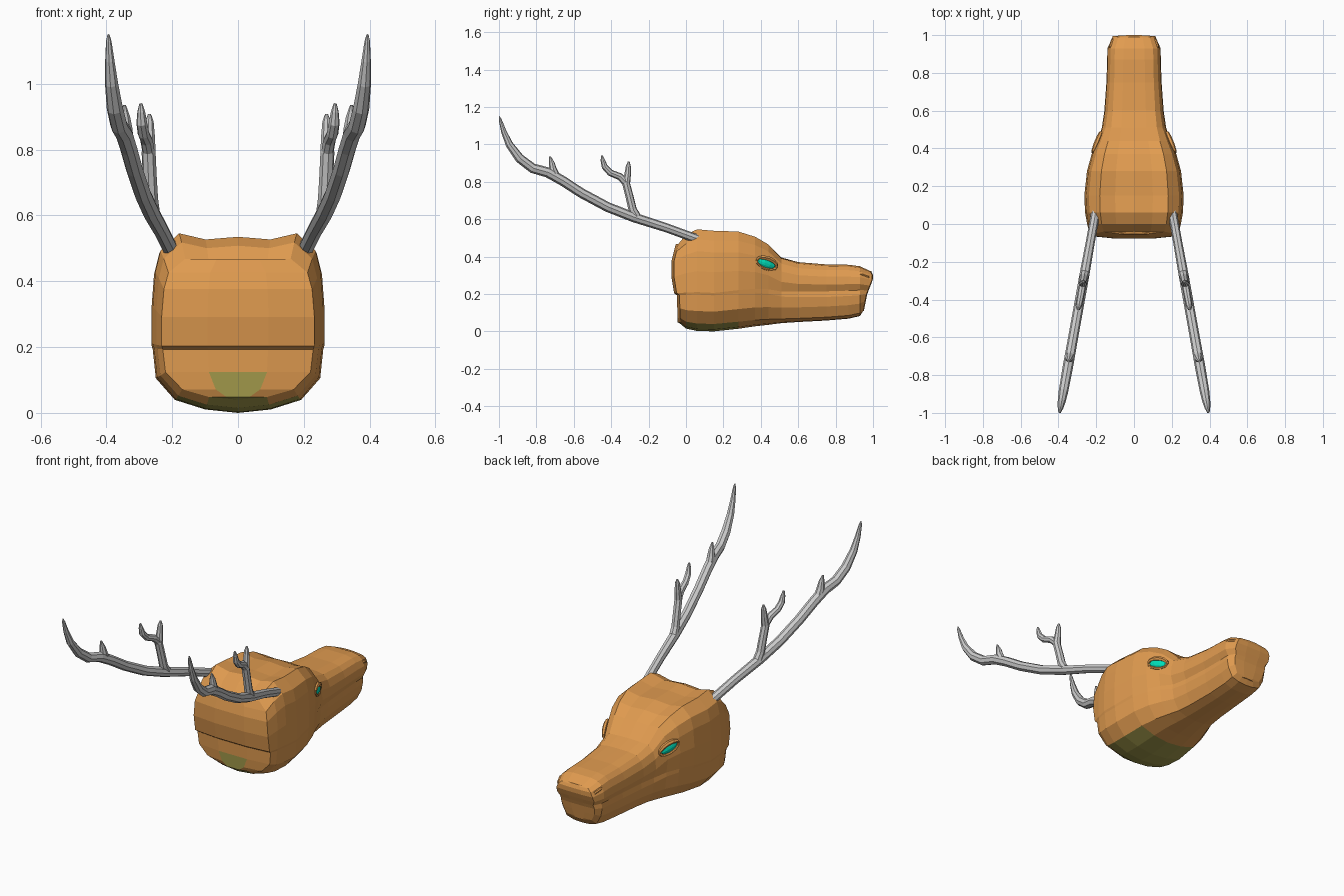
import bpy, bmesh, math
from mathutils import Matrix

if "Cube" in bpy.data.objects:
    bpy.data.objects.remove(bpy.data.objects["Cube"])


def material(name, rgb):
    m = bpy.data.materials.new(name)
    m.diffuse_color = (*rgb, 1)
    m.use_nodes = True
    m.node_tree.nodes["Principled BSDF"].inputs["Base Color"].default_value = m.diffuse_color
    return m


def finish(name, bm, mats=(), mirror=False):
    bmesh.ops.recalc_face_normals(bm, faces=bm.faces)
    me = bpy.data.meshes.new(name)
    bm.to_mesh(me)
    bm.free()
    ob = bpy.data.objects.new(name, me)
    bpy.context.collection.objects.link(ob)
    for m in mats:
        me.materials.append(m)
    if mirror:
        md = ob.modifiers.new("Mirror", 'MIRROR')
        md.use_mirror_merge = False
    return ob


def tubes(name, paths, depth, res, mats=()):
    """Faceted tapering tubes; every path point is (x, y, z, radius factor)."""
    cu = bpy.data.curves.new(name, 'CURVE')
    cu.dimensions = '3D'
    cu.bevel_depth = depth
    cu.bevel_resolution = res
    cu.use_fill_caps = True
    for path in paths:
        sp = cu.splines.new('POLY')
        sp.points.add(len(path) - 1)
        sp.use_smooth = False
        for p, (x, y, z, r) in zip(sp.points, path):
            p.co = (x, y, z, 1)
            p.radius = r
    tmp = bpy.data.objects.new(name + "_path", cu)
    bpy.context.collection.objects.link(tmp)
    dg = bpy.context.evaluated_depsgraph_get()
    bm = bmesh.new()
    bm.from_mesh(tmp.evaluated_get(dg).to_mesh())
    bpy.data.objects.remove(tmp)
    for f in bm.faces:
        f.smooth = False
    return finish(name, bm, mats, mirror=True)


def curve_at(table, z):
    """Piecewise linear lookup."""
    if z <= table[0][0]:
        return table[0][1]
    for (a, ya), (b, yb) in zip(table, table[1:]):
        if z <= b:
            return ya + (yb - ya) * (z - a) / (b - a)
    return table[-1][1]


hide = material("hide_orange", (0.75, 0.33, 0.08))
throat = material("throat_olive", (0.36, 0.32, 0.07))
green = material("eye_green", (0.0, 0.75, 0.5))

# Head: half sections (width fraction, height fraction), skull blending to snout
SKULL = [(0, 0), (.38, .02), (.73, .075), (.95, .2), (.985, .365), (1, .39),
         (1, .6), (.97, .8), (.91, .92), (.69, 1.02), (.38, .985), (0, 1)]
SNOUT = [(0, 0), (.34, .01), (.66, .06), (.85, .25), (.91, .42), (.88, .52),
         (1, .64), (.98, .78), (.88, .9), (.72, .97), (.4, 1), (0, 1)]
REAR = [(.04, -.03), (.195, -.035), (.204, -.05), (.33, -.07), (.4, -.06), (.46, -.04)]
TIP = [(.1, .945), (.2, .965), (.25, .985), (.29, 1.0), (.325, .985)]
# y (or y-by-height table), bottom, top, half width, snout blend
STATIONS = [(REAR, .04, .46, .232, 0), (0, .015, .508, .248, 0),
            (.06, .002, .535, .259, 0), (.15, 0, .527, .263, 0),
            (.28, .014, .526, .249, .1), (.37, .027, .502, .224, .25),
            (.44, .035, .465, .195, .4), (.51, .044, .395, .17, .7),
            (.60, .05, .37, .157, .9), (.75, .058, .358, .146, 1),
            (.87, .068, .356, .142, 1), (.93, .082, .348, .141, 1),
            (TIP, .108, .322, .115, 1)]
bm = bmesh.new()
rings = []
n = len(SKULL)
for y, zb, zt, hw, t in STATIONS:
    half = []
    for (u0, v0), (u1, v1) in zip(SKULL, SNOUT):
        z = zb + (zt - zb) * (v0 + (v1 - v0) * t)
        half.append((hw * (u0 + (u1 - u0) * t), curve_at(y, z) if isinstance(y, list) else y, z))
    full = half + [(-x, yy, z) for x, yy, z in half[-2:0:-1]]
    rings.append([bm.verts.new(p) for p in full])
m = len(rings[0])
for a, b in zip(rings, rings[1:]):
    for i in range(m):
        j = (i + 1) % m
        bm.faces.new((a[i], a[j], b[j], b[i]))
# Bulged end caps built from rows running left to right
for ring, push in ((rings[0], -.014), (rings[-1], .004)):
    rows = []
    for i in range(1, n - 1):
        r, l = ring[i], ring[m - i]
        mid = [bm.verts.new((r.co.x * k, r.co.y + push, r.co.z)) for k in (.4, -.4)]
        rows.append([r, *mid, l])
    for a, b in zip(rows, rows[1:]):
        for k in range(3):
            bm.faces.new((a[k], a[k + 1], b[k + 1], b[k]))
    for row, end in ((rows[0], ring[0]), (rows[-1], ring[n - 1])):
        for k in range(3):
            bm.faces.new((row[k], row[k + 1], end))
# Olive throat patch under the back of the jaw
for f in bm.faces:
    c = f.calc_center_median()
    if c.y < .25 and ((c.z < .045 and abs(c.x) < .16) or (c.z < .1 and abs(c.x) < .06)):
        f.material_index = 1
finish("head", bm, (hide, throat))

# Eyes: flattened lenses following the side of the face
bm = bmesh.new()
EYE = (Matrix.Translation((.192, .43, .362)) @ Matrix.Rotation(.4, 4, 'Z')
       @ Matrix.Rotation(-.33, 4, 'X'))
bmesh.ops.create_uvsphere(bm, u_segments=10, v_segments=6, radius=1,
                          matrix=EYE @ Matrix.Diagonal((.016, .056, .024, 1)))
finish("eyes", bm, (green,), mirror=True)

# Eyelids: thin arches above and below each eye
lids = []
for s, r in ((1, 1.2), (-1, .7)):
    path = []
    for k in range(7):
        a = math.pi * k / 6
        p = EYE @ Matrix.Translation((.006, -.062 * math.cos(a), s * .029 * math.sin(a)))
        path.append((*p.to_translation(), r * (.4 + .6 * math.sin(a))))
    lids.append(path)
tubes("eyelids", lids, .011, 1, (hide,))

# Nostril rims
tubes("nostrils", [[(.125, .90, .306, .4), (.124, .94, .308, 1), (.113, .972, .296, 1),
                    (.104, .985, .272, .4)]], .009, 1, (hide,))


# Antlers: each path lies in one plane that leans outward
def lean(points):
    return [(.205 + (.05 - y) * .18, y, z, r) for y, z, r in points]


BEAM = [(.07, .49, 1), (-.1, .552, 1), (-.28, .61, 1.1), (-.42, .665, 1.1),
        (-.56, .74, 1.1), (-.66, .805, 1.12), (-.74, .85, 1.15), (-.82, .872, 1.1),
        (-.89, .925, 1.05), (-.945, 1.0, .85), (-.975, 1.07, .6), (-.993, 1.13, .35),
        (-.998, 1.15, .12)]
FORK = [(-.265, .615, 1), (-.285, .65, .95), (-.302, .72, .9), (-.32, .79, .9),
        (-.312, .84, .75), (-.308, .885, .55), (-.306, .908, .2)]
SIDE_TINE = [(-.318, .79, .8), (-.355, .828, .8), (-.405, .848, .75), (-.435, .88, .7),
             (-.445, .915, .5), (-.45, .94, .2)]
REAR_TINE = [(-.695, .83, .9), (-.712, .865, .9), (-.718, .9, .65), (-.728, .935, .2)]
tubes("antlers", [lean(p) for p in (BEAM, FORK, SIDE_TINE, REAR_TINE)], .024, 2)
